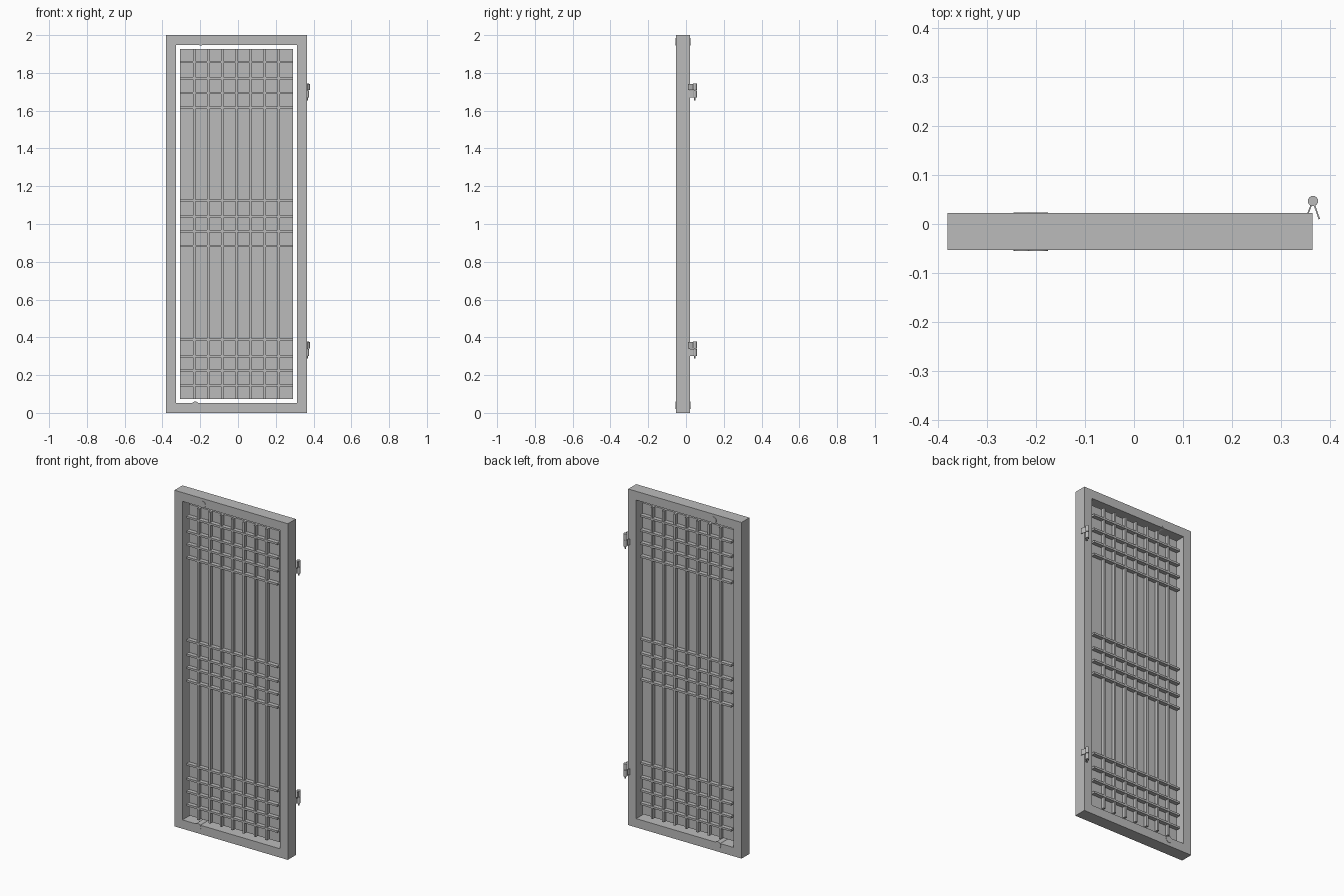
import bpy, bmesh, math
from mathutils import Matrix, Vector

if "Cube" in bpy.data.objects:
    bpy.data.objects.remove(bpy.data.objects["Cube"], do_unlink=True)

grey = bpy.data.materials.new("plain grey")
grey.use_nodes = True
colour = (0.5, 0.5, 0.5, 1)
grey.diffuse_color = colour
grey.node_tree.nodes["Principled BSDF"].inputs["Base Color"].default_value = colour


def finish(name, bm):
    bmesh.ops.recalc_face_normals(bm, faces=bm.faces)
    mesh = bpy.data.meshes.new(name)
    bm.to_mesh(mesh)
    bm.free()
    mesh.materials.append(grey)
    obj = bpy.data.objects.new(name, mesh)
    bpy.context.collection.objects.link(obj)
    return obj


def add_box(bm, x, y, z):
    """Box spanning the (low, high) pairs x, y and z."""
    spans = (x, y, z)
    centre = Vector([(a + b) / 2 for a, b in spans])
    size = [b - a for a, b in spans]
    matrix = Matrix.Translation(centre) @ Matrix.Diagonal((*size, 1))
    return bmesh.ops.create_cube(bm, size=1, matrix=matrix)


def add_cylinder(bm, centre, radius, depth, sides=24, turn=Matrix()):
    bmesh.ops.create_cone(bm, cap_ends=True, segments=sides, radius1=radius,
                          radius2=radius, depth=depth,
                          matrix=Matrix.Translation(centre) @ turn)


def smooth(obj):
    for face in obj.data.polygons:
        face.use_smooth = len(face.vertices) == 4


LEFT, RIGHT, TOP = -0.381, 0.365, 2.0
FRONT, BACK = -0.053, 0.022
MID = (FRONT + BACK) / 2
BORDER = 0.074

# Frame: a slab with its front and back faces inset and joined into an opening
bm = bmesh.new()
add_box(bm, (LEFT, RIGHT), (FRONT, BACK), (0, TOP))
bm.normal_update()
panels = [f for f in bm.faces if abs(f.normal.y) > 0.9]
bmesh.ops.inset_individual(bm, faces=panels, thickness=BORDER)
rims = [e for f in panels for e in f.edges]
bmesh.ops.delete(bm, geom=panels, context='FACES_ONLY')
bmesh.ops.bridge_loops(bm, edges=rims)
finish("door_frame", bm)

inner_x = (LEFT + BORDER, RIGHT - BORDER)
inner_z = (BORDER, TOP - BORDER)

# Thin pane closing the opening
bm = bmesh.new()
add_box(bm, inner_x, (MID - 0.008, MID + 0.008), inner_z)
finish("pane", bm)

# Upright lattice bars
HALF = 0.006
bm = bmesh.new()
step = (inner_x[1] - inner_x[0]) / 8
for i in range(1, 8):
    x = inner_x[0] + i * step
    add_box(bm, (x - HALF, x + HALF), (MID - 0.029, MID + 0.029), inner_z)
finish("upright_bars", bm)

# Cross bars in three groups of four
bm = bmesh.new()
for highest in (1.858, 1.125, 0.387):
    for drop in (0, 0.087, 0.164, 0.242):
        z = highest - drop
        add_box(bm, inner_x, (MID - 0.032, MID + 0.032), (z - HALF, z + HALF))
finish("cross_bars", bm)

# Round plugs showing on both faces of the top and bottom rails
for name, x, z in (("top_plug", -0.196, 1.965), ("bottom_plug", -0.226, 0.04)):
    bm = bmesh.new()
    add_cylinder(bm, (x, MID, z), 0.02, BACK - FRONT + 0.004,
                 turn=Matrix.Rotation(math.pi / 2, 4, 'X'))
    smooth(finish(name, bm))


def add_leaf(bm, start, end, z):
    """Thin upright plate between two points seen from above."""
    a, b = Vector(start), Vector(end)
    along = b - a
    matrix = (Matrix.Translation((*((a + b) / 2), sum(z) / 2))
              @ Matrix.Rotation(math.atan2(along.y, along.x), 4, 'Z')
              @ Matrix.Diagonal((along.length, 0.003, z[1] - z[0], 1)))
    bmesh.ops.create_cube(bm, size=1, matrix=matrix)


# Hinges on the back left edge
PIN = (0.366, 0.047)
for name, z in (("upper", 1.67), ("lower", 0.302)):
    bm = bmesh.new()
    add_cylinder(bm, (*PIN, z + 0.0182), 0.0105, 0.0365, 16)
    add_cylinder(bm, (*PIN, z + 0.0567), 0.0105, 0.0365, 16)
    add_cylinder(bm, (*PIN, z + 0.03), 0.004, 0.09, 12)
    smooth(finish(name + "_hinge_pin", bm))
    bm = bmesh.new()
    add_leaf(bm, PIN, (0.355, 0.02), (z, z + 0.036))
    add_leaf(bm, PIN, (0.379, 0.01), (z + 0.039, z + 0.072))
    finish(name + "_hinge_leaves", bm)
